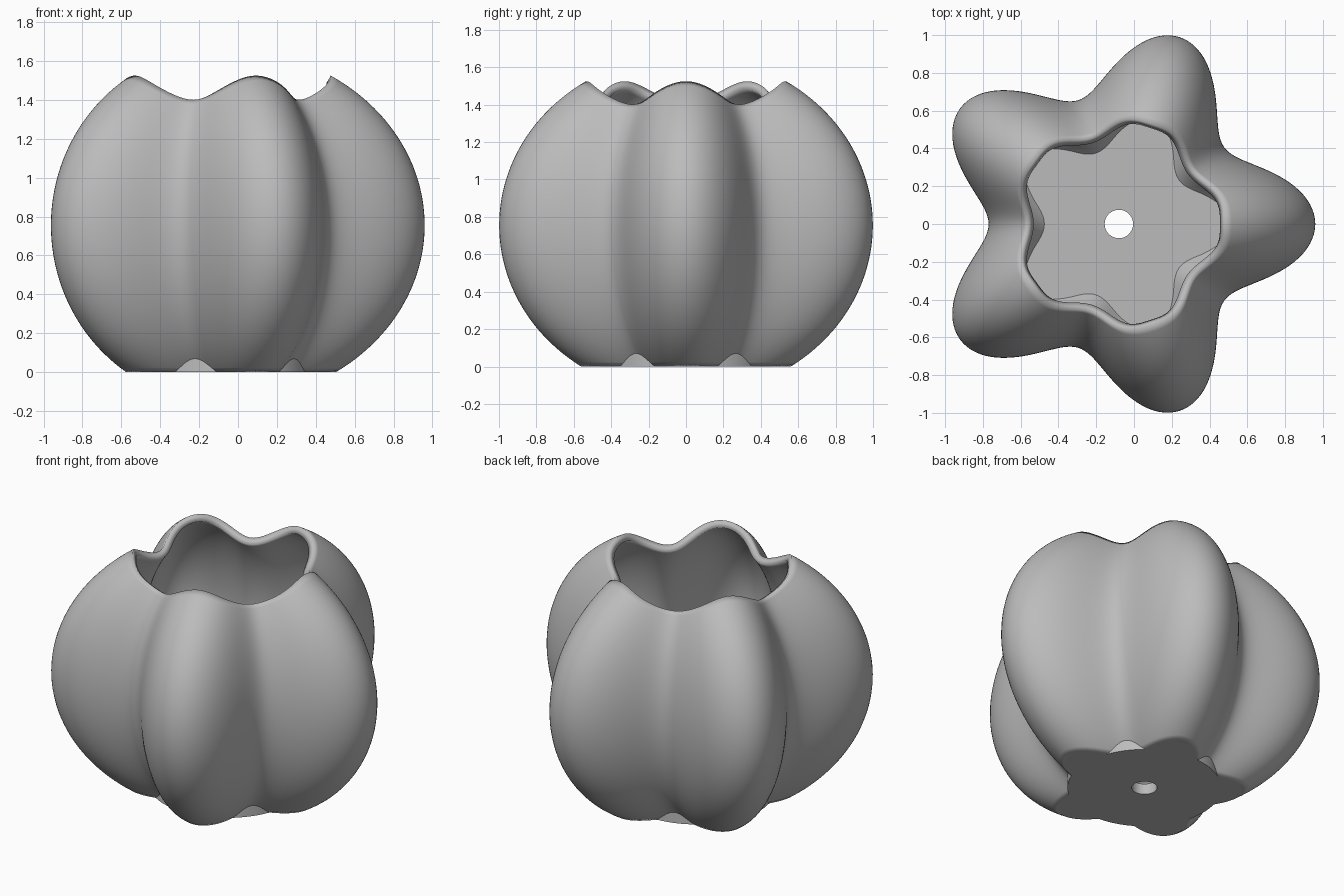
import bpy, bmesh, math

cube = bpy.data.objects.get("Cube")
if cube:
    bpy.data.objects.remove(cube, do_unlink=True)

LOBES, SEGMENTS, ROWS = 5, 240, 64
CENTRE_X = -0.08
MID_Z, HALF_HEIGHT = 0.755, 0.912
ANGLES = [math.tau * i / SEGMENTS for i in range(SEGMENTS)]

grey = bpy.data.materials.new("matte_grey")
grey.use_nodes = True
colour = (0.5, 0.5, 0.5, 1)
grey.diffuse_color = colour
grey.node_tree.nodes["Principled BSDF"].inputs["Base Color"].default_value = colour


def lobed(angle, z):
    """Radius of the lobed, rounded wall."""
    bulge = math.sqrt(1 - ((z - MID_Z) / HALF_HEIGHT) ** 2)
    return (0.865 + 0.175 * math.cos(LOBES * angle)) * bulge


def loft(name, rings, closed):
    """Bridge rings of (angle, radius, z) points into one object."""
    bm = bmesh.new()
    loops = [[bm.verts.new((r * math.cos(a), r * math.sin(a), z)) for a, r, z in ring]
             for ring in rings]
    pairs = list(zip(loops, loops[1:]))
    if closed:
        pairs.append((loops[-1], loops[0]))
    for low, high in pairs:
        for i in range(SEGMENTS):
            j = (i + 1) % SEGMENTS
            bm.faces.new((low[i], low[j], high[j], high[i]))
    bmesh.ops.recalc_face_normals(bm, faces=bm.faces)
    mesh = bpy.data.meshes.new(name)
    bm.to_mesh(mesh)
    bm.free()
    mesh.materials.append(grey)
    obj = bpy.data.objects.new(name, mesh)
    obj.location.x = CENTRE_X
    bpy.context.collection.objects.link(obj)
    return obj


def smooth(obj):
    bpy.ops.object.select_all(action='DESELECT')
    obj.select_set(True)
    bpy.context.view_layer.objects.active = obj
    bpy.ops.object.shade_smooth_by_angle(angle=math.radians(40))


# Lobed wall with a wavy rim
wall_rings = []
for row in range(ROWS + 1):
    ring = []
    for a in ANGLES:
        z = row / ROWS * (1.463 + 0.062 * math.cos(LOBES * a))
        ring.append((a, lobed(a, z), z))
    wall_rings.append(ring)
wall = loft("pot_wall", wall_rings, False)
smooth(wall)
shell = wall.modifiers.new("wall_thickness", 'SOLIDIFY')
shell.thickness = 0.045
shell.offset = -1

# Flat base: lobed outline joined with a round disc, with a drain hole
outline = [(a, max(lobed(a, 0), 0.455)) for a in ANGLES]
hole = [(a, 0.075) for a in ANGLES]
floor_rings = [[(a, r, z) for a, r in contour]
               for contour, z in ((outline, 0), (outline, 0.07), (hole, 0.07), (hole, 0))]
base = loft("pot_base", floor_rings, True)
smooth(base)
